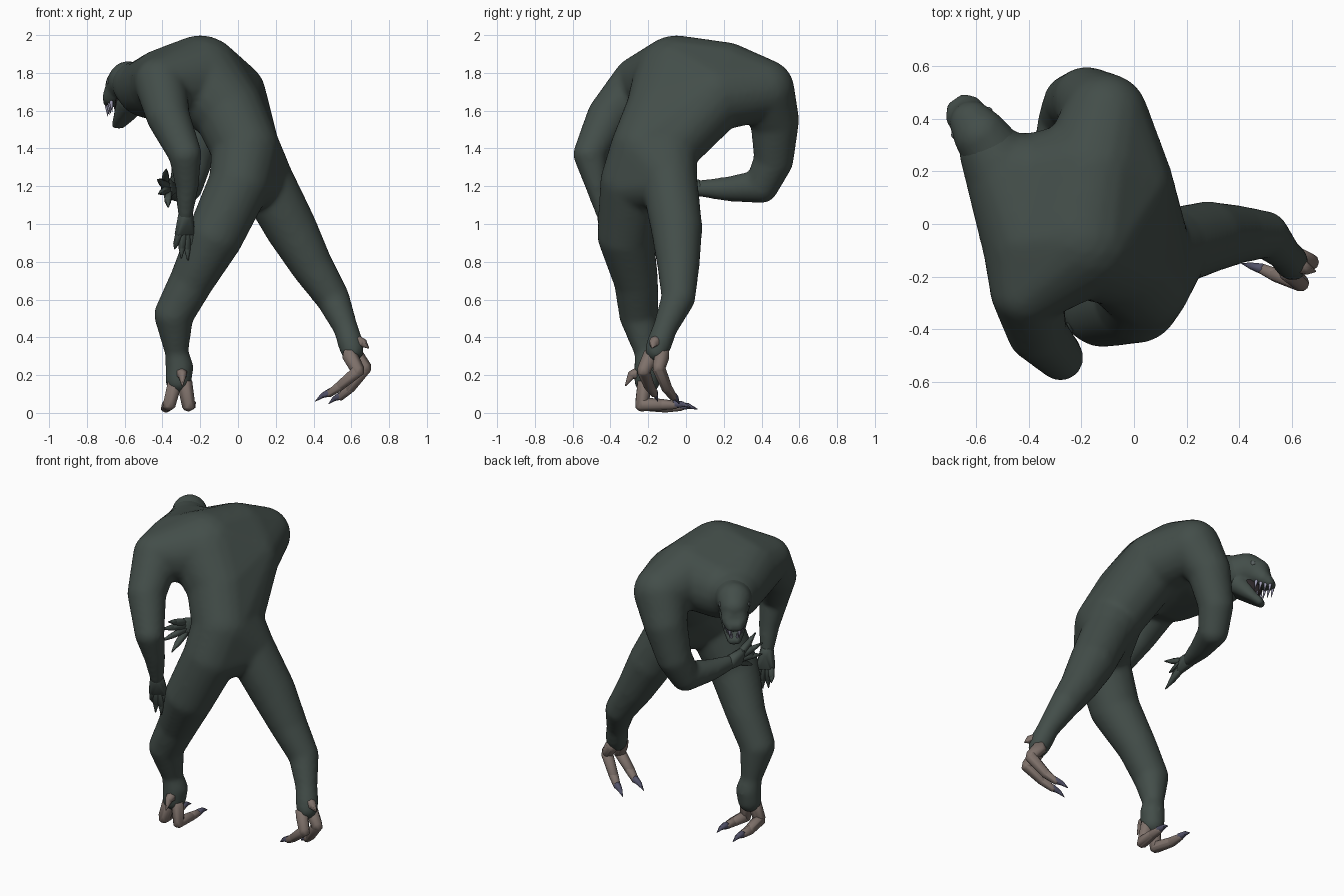
import bpy, bmesh, math
from mathutils import Vector


def material(name, rgb):
    m = bpy.data.materials.new(name)
    m.diffuse_color = (*rgb, 1)
    return m


SKIN = material("dark green skin", (0.056, 0.075, 0.067))
TOE = material("brown toe skin", (0.21, 0.165, 0.145))
CLAW = material("slate claw", (0.085, 0.085, 0.14))
TOOTH = material("pale tooth", (0.33, 0.32, 0.44))
MOUTH = material("dark mouth", (0.025, 0.02, 0.022))
EYE = material("grey eye", (0.10, 0.12, 0.12))

# unit ball directions reused by every hull
_b = bmesh.new()
bmesh.ops.create_icosphere(_b, subdivisions=3, radius=1)
BALL = [v.co.copy() for v in _b.verts]
_b.free()


def add_hull(bm, balls):
    """Add the convex hull around balls (x, y, z, r)."""
    t = bmesh.new()
    for x, y, z, r in balls:
        for d in (BALL if r > 0.045 else BALL[:42]):
            t.verts.new(Vector((x, y, z)) + d * r)
    bmesh.ops.convex_hull(t, input=t.verts[:])
    bmesh.ops.delete(t, geom=[v for v in t.verts if not v.link_faces], context='VERTS')
    me = bpy.data.meshes.new("tmp")
    t.to_mesh(me)
    t.free()
    bm.from_mesh(me)
    bpy.data.meshes.remove(me)


def add_limb(bm, balls):
    for a, b in zip(balls, balls[1:]):
        add_hull(bm, [a, b])


def finish(bm, name, mat, voxel=0, smooth=0):
    me = bpy.data.meshes.new(name)
    bm.to_mesh(me)
    bm.free()
    me.materials.append(mat)
    ob = bpy.data.objects.new(name, me)
    bpy.context.collection.objects.link(ob)
    for p in me.polygons:
        p.use_smooth = True
    if voxel:
        r = ob.modifiers.new("fuse", 'REMESH')
        r.mode = 'VOXEL'
        r.voxel_size = voxel
        r.use_smooth_shade = True
        s = ob.modifiers.new("soften", 'SMOOTH')
        s.factor = 0.5
        s.iterations = smooth
    return ob


# ---- body: torso hulls, limbs, fused into one skin
bm = bmesh.new()
hip_a, hip_b = (0.01, -0.29, 1.22, .165), (0.14, -0.09, 1.24, .15)
waist = [(0.04, -0.22, 1.40, .18), (0.05, -0.11, 1.40, .17)]
ribs = [(-0.05, -0.13, 1.60, .19), (-0.04, 0.15, 1.68, .19)]
back = [(-0.20, -0.05, 1.77, .23), (-0.16, 0.20, 1.76, .205)]
chest = [(-0.39, -0.07, 1.74, .19), (-0.36, 0.17, 1.71, .18)]
neck = [(-0.49, 0.19, 1.72, .155), (-0.55, 0.28, 1.74, .118)]
shoulder_a, shoulder_b = (-0.41, -0.25, 1.75, .14), (-0.11, 0.41, 1.71, .165)
add_hull(bm, [hip_a, hip_b] + waist)
add_hull(bm, waist + ribs)
add_hull(bm, ribs + back)
add_hull(bm, back + chest)
add_hull(bm, [chest[0], back[0], shoulder_a])
add_hull(bm, [ribs[1], back[1], shoulder_b])
add_hull(bm, chest + neck[:1])
add_limb(bm, neck)
# arms
add_limb(bm, [shoulder_a, (-0.37, -0.41, 1.57, .115), (-0.28, -0.51, 1.37, .088),
              (-0.27, -0.47, 1.20, .062), (-0.28, -0.43, 1.04, .042)])
add_limb(bm, [shoulder_b, (-0.18, 0.47, 1.55, .13), (-0.24, 0.465, 1.34, .105),
              (-0.275, 0.40, 1.20, .09), (-0.33, 0.22, 1.185, .065), (-0.365, 0.07, 1.19, .045)])
# legs
add_limb(bm, [hip_a, (-0.12, -0.32, 0.94, .15), (-0.245, -0.265, 0.70, .118),
              (-0.34, -0.25, 0.52, .105), (-0.325, -0.21, 0.32, .062), (-0.31, -0.20, 0.24, .075),
              (-0.315, -0.205, 0.17, .07)])
add_limb(bm, [hip_b, (0.28, -0.05, 0.98, .137), (0.39, -0.04, 0.78, .112),
              (0.50, -0.04, 0.61, .09), (0.57, -0.11, 0.45, .065), (0.595, -0.14, 0.37, .068),
              (0.605, -0.155, 0.33, .062)])
finish(bm, "body", SKIN, 0.014, 10)

# ---- head, in its own frame: s forward, t sideways
F, S = Vector((-.58, .81)), Vector((.81, .58))


def H(s, t, z, r=None):
    p = Vector((-0.60, 0.36)) + F * s + S * t
    return (p.x, p.y, z) if r is None else (p.x, p.y, z, r)


bm = bmesh.new()
add_hull(bm, [H(-.12, 0, 1.735, .118), H(-.03, 0, 1.758, .104)])
add_hull(bm, [H(-.03, 0, 1.758, .104), H(.03, 0, 1.735, .085)])
snout = [H(.08, t, 1.675, .046) for t in (-.03, .03)]
add_hull(bm, [H(.03, 0, 1.73, .082)] + snout)
add_hull(bm, snout + [H(.115, t, 1.65, .032) for t in (-.022, .022)])
jaw = [H(.015, t, 1.565, .032) for t in (-.03, .03)]
add_hull(bm, [H(-.07, t, 1.65, .06) for t in (-.03, .03)] + jaw)
add_hull(bm, jaw + [H(.055, t, 1.53, .025) for t in (-.018, .018)])
finish(bm, "head", SKIN, 0.01, 3)

bm = bmesh.new()
add_hull(bm, [H(-.02, 0, 1.64, .062), H(.025, 0, 1.62, .045)])
finish(bm, "mouth_inside", MOUTH)

bm = bmesh.new()
for t in (-.076, .076):
    add_hull(bm, [H(.03, t, 1.755, .02)])
finish(bm, "eyes", EYE)

bm = bmesh.new()
for side in (-1, 1):
    for i in range(4):
        s, t = .045 + i * .026, side * (.055 - i * .009)
        add_hull(bm, [H(s, t, 1.645 - i * .006, .011), H(s - .008, t, 1.595 - i * .008, .002)])
    for i in range(4):
        s, t = -.005 + i * .021, side * (.044 - i * .009)
        add_hull(bm, [H(s, t, 1.59 - i * .014, .010), H(s + .012, t, 1.635 - i * .016, .002)])
finish(bm, "teeth", TOOTH)


# ---- hands: palm plus tapered fingers
def hand(name, wrist, palm, fingers):
    bm = bmesh.new()
    add_hull(bm, [wrist, (*palm[0], .028), (*palm[1], .028)])
    n = len(fingers) - 1
    for i, tip in enumerate(fingers):
        root = Vector(palm[0]).lerp(Vector(palm[1]), i / n)
        tip = Vector(tip)
        out = root - Vector(wrist[:3])
        mid = root.lerp(tip, .5) + out * .12
        add_limb(bm, [(*root, .025), (*mid, .019), (*tip, .004)])
    finish(bm, name, SKIN)


hand("hand_low", (-0.28, -0.43, 1.05, .045),
     [(-0.31, -0.43, 0.96), (-0.255, -0.40, 0.96)],
     [(-0.335, -0.40, 0.87), (-0.30, -0.42, 0.82), (-0.265, -0.41, 0.81), (-0.23, -0.38, 0.82)])
hand("hand_raised", (-0.365, 0.07, 1.19, .044),
     [(-0.385, -0.01, 1.225), (-0.37, -0.01, 1.165)],
     [(-0.38, -0.17, 1.29), (-0.425, -0.18, 1.235), (-0.42, -0.18, 1.16), (-0.37, -0.15, 1.09)])


# ---- feet: two long toes with claws and a heel spur
def foot(name, toes, spur):
    bm, cl = bmesh.new(), bmesh.new()
    for pts, tip in toes:
        add_limb(bm, pts)
        x, y, z, r = pts[-1]
        end = Vector((x, y, z))
        mid = end.lerp(Vector(tip), .5) + Vector((0, 0, .010))
        add_limb(cl, [(x, y, z + .004, r * 1.02), (*mid, r * .68), (*tip, .002)])
    add_limb(bm, spur)
    finish(bm, name + "_toes", TOE)
    finish(cl, name + "_claws", CLAW)


foot("planted_foot",
     [([(-0.34, -0.22, .15, .042), (-0.365, -0.235, .05, .038), (-0.38, -0.11, .034, .032),
        (-0.38, -0.03, .032, .022)], (-0.38, 0.06, .02)),
      ([(-0.28, -0.22, .15, .042), (-0.262, -0.235, .045, .037), (-0.25, -0.13, .044, .030),
        (-0.245, -0.06, .042, .022)], (-0.24, 0.025, .03))],
     [(-0.30, -0.25, .21, .034), (-0.295, -0.285, .205, .024), (-0.295, -0.32, .145, .004)])
foot("raised_foot",
     [([(0.62, -0.125, .31, .042), (0.672, -0.145, .24, .036), (0.59, -0.10, .13, .029),
        (0.545, -0.07, .088, .022)], (0.48, -0.035, .048)),
      ([(0.59, -0.185, .31, .042), (0.635, -0.225, .225, .036), (0.54, -0.195, .145, .029),
        (0.485, -0.17, .105, .022)], (0.41, -0.15, .062))],
     [(0.625, -0.155, .38, .038), (0.655, -0.17, .375, .026), (0.69, -0.18, .345, .004)])
